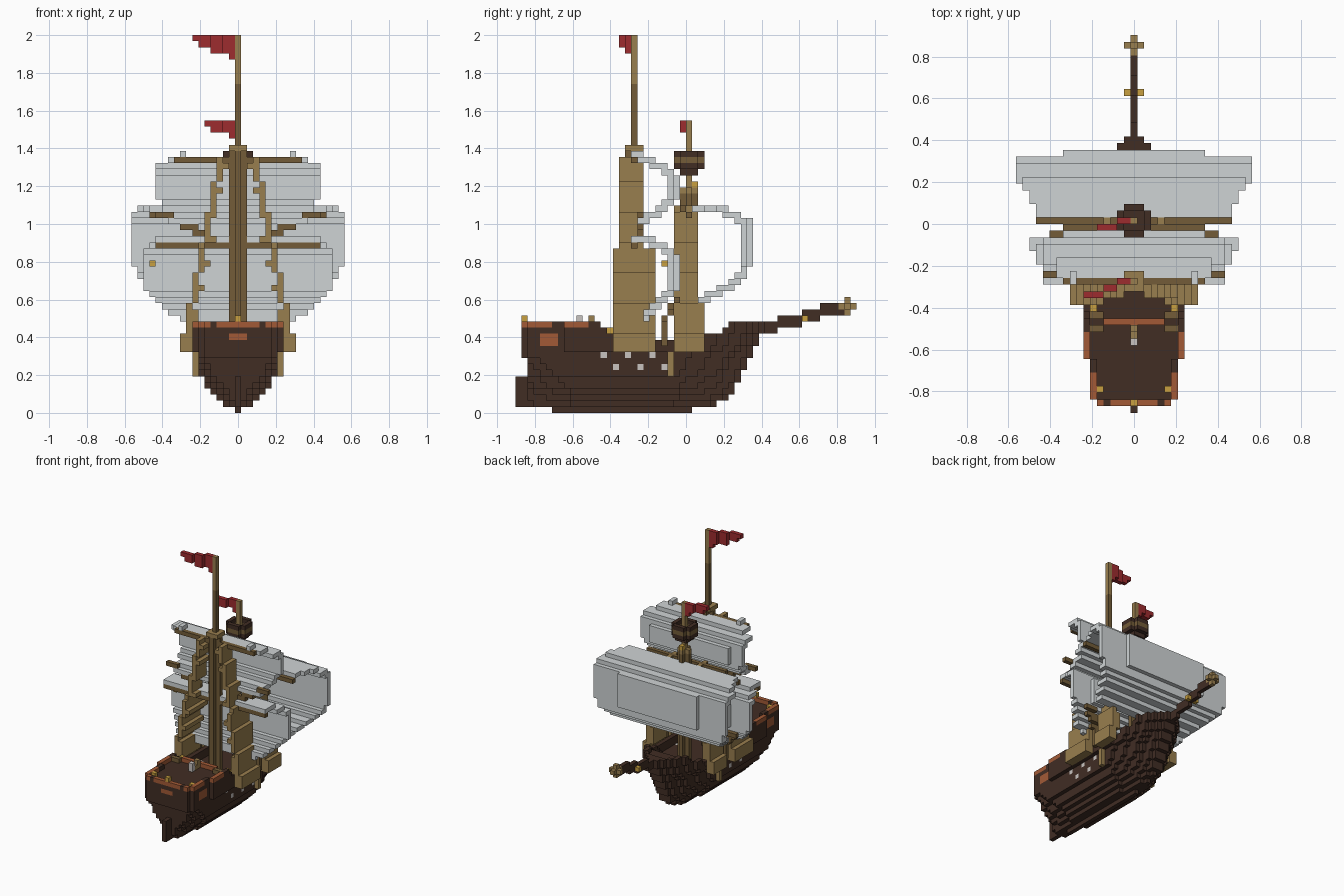
import bpy, bmesh
from mathutils import Vector

if "Cube" in bpy.data.objects:
    bpy.data.objects.remove(bpy.data.objects["Cube"], do_unlink=True)

U = 2 / 62          # edge of one block
PALETTE = {
    "dark_hull": (65, 45, 36), "orange_trim": (162, 90, 54),
    "light_wood": (153, 126, 78), "dark_wood": (115, 92, 56),
    "sail_cloth": (207, 212, 213), "red_flag": (158, 44, 47),
    "gold": (200, 160, 64), "pale_metal": (200, 196, 192),
}
HULL, TRIM, LIGHT, DARK, CLOTH, RED, GOLD, METAL = range(len(PALETTE))


def linear(c):
    c /= 255
    return c / 12.92 if c < 0.04045 else ((c + 0.055) / 1.055) ** 2.4


mats = []
for name, rgb in PALETTE.items():
    m = bpy.data.materials.new(name)
    m.use_nodes = True
    col = (*[linear(c) for c in rgb], 1)
    m.diffuse_color = col
    m.node_tree.nodes["Principled BSDF"].inputs["Base Color"].default_value = col
    mats.append(m)

taken = set()       # blocks already used by an earlier part
AXES = [Vector(v) for v in ((1, 0, 0), (0, 1, 0), (0, 0, 1))]


def build(name, cells):
    """Turn a dict {(x, y, z): colour} of blocks into one outer-skin mesh."""
    cells = {c: m for c, m in cells.items() if c not in taken}
    taken.update(cells)
    bm, verts = bmesh.new(), {}
    for c, mat in cells.items():
        mid = Vector(c) + Vector((0, 0.5, 0.5))
        for a in range(3):
            for s in (-1, 1):
                n = AXES[a] * s
                if tuple(int(p + q) for p, q in zip(c, n)) in cells:
                    continue
                u, v = AXES[(a + 1) % 3], AXES[(a + 2) % 3] * s
                quad = []
                for p, q in ((-1, -1), (1, -1), (1, 1), (-1, 1)):
                    co = mid + (n + u * p + v * q) / 2
                    key = tuple(round(t * 2) for t in co)
                    if key not in verts:
                        verts[key] = bm.verts.new(co * U)
                    quad.append(verts[key])
                bm.faces.new(quad).material_index = mat
    mesh = bpy.data.meshes.new(name)
    bm.to_mesh(mesh)
    bm.free()
    for m in mats:
        mesh.materials.append(m)
    obj = bpy.data.objects.new(name, mesh)
    bpy.context.collection.objects.link(obj)


def box(x, y, z, mat):
    """Blocks between inclusive (low, high) ranges."""
    r = [range(a, b + 1) for a, b in (x, y, z)]
    return {(i, j, k): mat for i in r[0] for j in r[1] for k in r[2]}


def mirror(cells):
    return cells | {(-i, j, k): m for (i, j, k), m in cells.items()}


# Hull: half width per level, bow reach per level, sheer line
WIDTH = [0, 2, 3, 4, 5, 5, 6, 6, 6, 6, 7, 7, 7, 7, 7]
REACH = [0, 4, 6, 7, 7, 8, 8, 9, 9, 10, 10, 11, 11, 12, 12]


def half_width(j, k):
    stern = -22 if k == 0 else -27 if k > 8 else -26
    if j < stern or j > REACH[k]:
        return -1
    w = WIDTH[k] * min(1, (REACH[k] + 0.5 - j) / 11) ** 0.6
    w *= min(1, k / 11 + 0.1 + (j + 26) / 12) if k < 10 else 1
    return min(round(w), 5 if j == -27 else 6 if j < -20 else 7)


def sheer(j):
    if j < -11:
        return min(14, -1 - j)
    return 14 if j > 6 else 13 if j > 5 else 12 if j > 2 else 11


def hull_colour(i, j, k, w):
    side = abs(i) == w
    if k == 14 and j < -14:
        if side and (-26 <= j <= -23 or -20 <= j <= -17):
            return TRIM
        if j == -27 and abs(i) != 4:
            return TRIM
    if side and k in (11, 12) and -24 <= j <= -22:
        return TRIM
    if j == -27 and k == 12 and abs(i) < 2:
        return TRIM
    if side and (k == 9 and j in (-14, -10, -6) or k == 7 and j in (-12, -8, -4)):
        return METAL
    return HULL


hull = {}
for j in range(-27, 13):
    deck = 13 if j < -14 or j > 6 else 9
    for k in range(sheer(j) + 1):
        w = half_width(j, k)
        for i in range(-w, w + 1):
            rim = abs(i) == w or abs(i) > half_width(j + 1, k) or j == -27
            if k <= deck or rim:
                hull[i, j, k] = hull_colour(i, j, k, w)
build("hull", hull)
build("rudder", box((0, 0), (-28, -27), (1, 5), HULL))

# Aft deck fittings
build("deck_rail", box((-4, 4), (-15, -15), (14, 14), TRIM))
stairs = {}
for step in range(3):
    stairs |= box((5, 6), (step - 16, step - 16), (10, 14 - step), DARK)
build("stairs", mirror(stairs))
build("lanterns", mirror(box((5, 5), (-25, -25), (14, 14), GOLD)
                         | box((6, 6), (-13, -13), (13, 13), GOLD)
                         | box((0, 0), (-27, -27), (15, 15), GOLD)))
build("steering_wheel", box((0, 0), (-18, -18), (14, 15), METAL)
      | box((0, 0), (-17, -16), (14, 14), LIGHT)
      | box((0, 0), (-16, -16), (15, 15), LIGHT))

# Bowsprit
sprit = box((-1, 1), (11, 12), (13, 14), HULL)
for j in range(13, 26):
    k = round(13.2 + (j - 13) * 0.26)
    sprit |= box((0, 0), (j, j), (k, k + 1), HULL)
build("bowsprit_tip", box((-1, 1), (26, 26), (17, 17), LIGHT)
      | box((0, 0), (26, 26), (16, 18), LIGHT) | box((0, 0), (25, 27), (17, 17), LIGHT))
build("bowsprit_band", mirror(box((1, 1), (19, 19), (15, 15), GOLD)))
build("bowsprit", sprit)


# Masts, yards and crow's nest
def mast(name, y, thick_top, thin_top, light_from):
    cells = box((-1, 1), (y, y), (10, thick_top), DARK)
    cells |= box((0, 0), (y - 1, y + 1), (10, thick_top), DARK)
    cells |= box((0, 0), (y, y), (thick_top, thin_top), DARK)
    build(name, {c: LIGHT if c[2] >= light_from else m for c, m in cells.items()})


build("main_mast_cap", box((-1, 1), (-10, -8), (43, 43), LIGHT))
mast("main_mast", -9, 42, 61, 54)
build("mast_fittings", box((0, 0), (1, 1), (37, 37), GOLD))
mast("fore_mast", 0, 36, 47, 36)
nest = {}
for (i, j, k), m in box((-2, 2), (-2, 2), (39, 42), HULL).items():
    ring = max(abs(i), abs(j))
    corner = abs(i) == 2 and abs(j) == 2
    if not corner and (ring < 2 if k == 39 else ring == 2 or k == 40):
        nest[i, j, k] = DARK if k == 41 else HULL
build("crows_nest", nest)
for name, half, y, z in (("main_top_yard", 10, -9, 41), ("main_lower_yard", 13, -9, 27),
                         ("fore_yard", 14, 0, 32), ("fore_top_yard", 10, -1, 33)):
    build(name, box((-half, half), (y, y), (z, z), DARK))


# Sails: rows of (level, back, front, half width), plus a raised belly
def sail(name, rows, belly, y):
    cells = box((-10, 10), (y, y), belly, CLOTH)
    for k, back, front, half in rows:
        cells |= box((-half, half), (back, front), (k, k), CLOTH)
    build(name, cells)


sail("main_upper_sail",
     [(41, -8, -6, 11), (40, -6, -4, 13), (39, -4, -3, 13)]
     + [(k, -3, -3, 13) for k in (35, 36, 37, 38)]
     + [(34, -4, -3, 12), (33, -5, -4, 12), (32, -7, -5, 11), (31, -8, -7, 11)],
     (35, 38), -2)
sail("main_lower_sail",
     [(28, -9, -6, 13), (27, -6, -4, 14), (26, -4, -3, 15)]
     + [(k, -3, -3, 15) for k in range(20, 26)]
     + [(19, -4, -3, 14), (18, -5, -4, 13), (17, -6, -5, 12), (16, -7, -6, 11),
        (15, -7, -7, 9)], (20, 25), -2)
sail("fore_sail",
     [(33, 1, 2, 14), (33, 3, 4, 15), (33, 5, 6, 16), (32, 6, 8, 17), (31, 8, 9, 17)]
     + [(k, 9, 9, 17) for k in range(24, 31)]
     + [(23, 9, 9, 16), (22, 8, 9, 16), (21, 7, 8, 15), (20, 5, 7, 14), (19, 3, 5, 13),
        (18, 2, 3, 12)], (24, 31), 10)
build("sail_ties", mirror(box((9, 9), (-9, -8), (42, 42), CLOTH)))
build("sail_rings", box((-14, -14), (-4, -4), (24, 24), GOLD)
      | box((5, 5), (-1, -1), (24, 24), GOLD))

# Sheet ropes stepping inward from the sail corners
upper_ropes, lower_ropes = {}, {}
for step in range(4):
    x = 11 - 2 * step
    upper_ropes |= box((x, x + 2), (-8, -8), (32 - step, 32 - step), DARK)
    y = -2 - (step + 1) // 2
    lower_ropes |= box((max(8, 10 - step), 12 - step), (y, y), (18 - step, 18 - step), DARK)
lower_ropes |= box((8, 8), (-4, -4), (11, 14), DARK)
build("upper_sheet_ropes", mirror(upper_ropes))
build("lower_sheet_ropes", mirror(lower_ropes))


# Shrouds: slanted panels climbing to the masts
def shroud(name, y, spans):
    cells = {}
    for low, high, back, front in spans:
        for k in range(low, high + 1):
            x = round(9 - (k - 10) * 0.2)
            inner = x - 1 if k < 16 or k % 4 == 0 else x
            cells |= box((inner, x), (y + back, y + front), (k, k), LIGHT)
    build(name, mirror(cells))


shroud("main_shrouds", -9, [(10, 26, -3, 3), (27, 41, -2, 1)])
shroud("fore_shrouds", 0, [(10, 18, -2, 2), (19, 33, -2, 1)])
build("hull_ladder", mirror(box((7, 7), (-3, -3), (6, 10), LIGHT)))


# Flags trailing diagonally from the mast heads
def flag(name, top, lengths, near, far):
    cells = {}
    for drop, length in enumerate(lengths):
        for x in range(1, length + 1):
            y = near if x < 3 else far if x < 5 else far - (len(lengths) > 3)
            cells[-x, y, top - drop] = RED
    build(name, cells)


flag("main_flag", 61, (7, 6, 4, 1), -9, -10)
flag("fore_flag", 47, (5, 4, 1), 0, -1)
